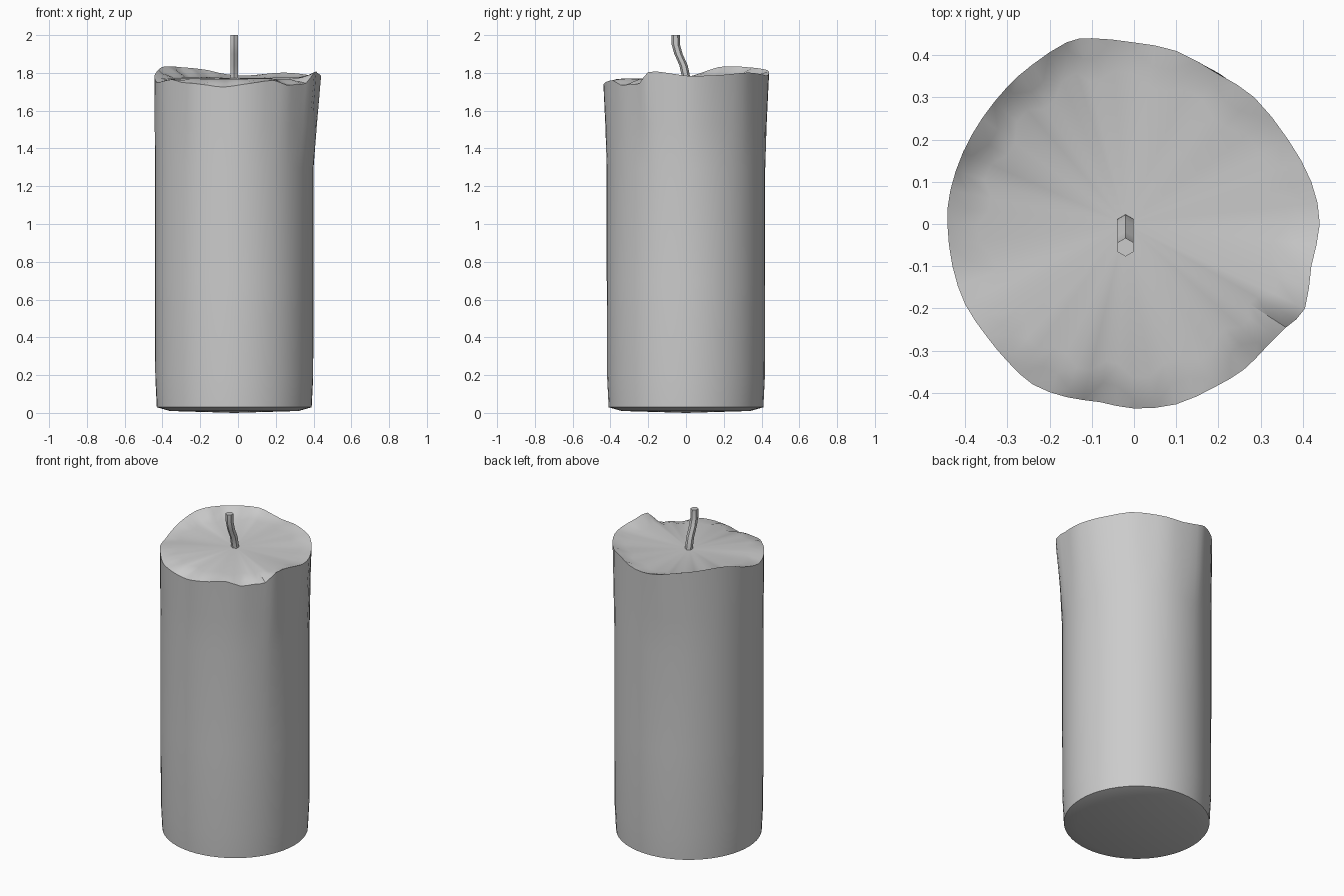
import bpy, bmesh, math
from mathutils import Vector

if "Cube" in bpy.data.objects:
    bpy.data.objects.remove(bpy.data.objects["Cube"])

CENTRE = Vector((-0.02, 0, 0))
POOL_Z = 1.772

# melted rim, control points anticlockwise from +x
RIM = [Vector(p) for p in (
    (0.44, 0, 1.785), (0.42, 0.1, 1.785), (0.365, 0.2, 1.79), (0.285, 0.3, 1.80),
    (0.2, 0.355, 1.80), (0.1, 0.41, 1.79), (0, 0.43, 1.785), (-0.1, 0.44, 1.80),
    (-0.16, 0.43, 1.815), (-0.24, 0.378, 1.825), (-0.3, 0.325, 1.83), (-0.36, 0.25, 1.835),
    (-0.405, 0.17, 1.83), (-0.435, 0.08, 1.80), (-0.442, 0, 1.775), (-0.43, -0.1, 1.75),
    (-0.4, -0.19, 1.755), (-0.35, -0.265, 1.765), (-0.3, -0.325, 1.75), (-0.24, -0.38, 1.745),
    (-0.16, -0.41, 1.735), (-0.08, -0.422, 1.725), (0, -0.437, 1.735), (0.1, -0.427, 1.75),
    (0.19, -0.387, 1.76), (0.26, -0.345, 1.735), (0.31, -0.295, 1.74), (0.36, -0.245, 1.745),
    (0.405, -0.2, 1.805), (0.42, -0.1, 1.80))]


def smooth_loop(pts, steps=2):
    """Closed Catmull-Rom curve through the points."""
    out, n = [], len(pts)
    for i in range(n):
        a, b, c, d = (pts[(i + k) % n] for k in (-1, 0, 1, 2))
        for s in range(steps):
            t = s / steps
            out.append(0.5 * (2 * b + (c - a) * t + (2 * a - 5 * b + 4 * c - d) * t * t
                              + (3 * b - a - 3 * c + d) * t ** 3))
    return out


def skin(name, rings, start, end):
    """Bridge rings of points from bottom to top and fan both ends to a point."""
    bm = bmesh.new()
    loops = [[bm.verts.new(p) for p in r] for r in rings]
    n = len(loops[0])
    for lo, hi in zip(loops, loops[1:]):
        for i in range(n):
            j = (i + 1) % n
            bm.faces.new((lo[i], lo[j], hi[j], hi[i]))
    a, b = bm.verts.new(start), bm.verts.new(end)
    for i in range(n):
        j = (i + 1) % n
        bm.faces.new((a, loops[0][j], loops[0][i]))
        bm.faces.new((b, loops[-1][i], loops[-1][j]))
    bmesh.ops.recalc_face_normals(bm, faces=bm.faces)
    mesh = bpy.data.meshes.new(name)
    bm.to_mesh(mesh)
    bm.free()
    obj = bpy.data.objects.new(name, mesh)
    bpy.context.collection.objects.link(obj)
    bpy.ops.object.select_all(action='DESELECT')
    obj.select_set(True)
    bpy.context.view_layer.objects.active = obj
    bpy.ops.object.shade_smooth_by_angle(angle=math.radians(30))
    return obj


# wax body: round pillar whose upper part flares into the melted rim
rim = smooth_loop(RIM)
angles = [math.atan2(p.y, p.x - CENTRE.x) for p in rim]


def circle(r, z):
    return [CENTRE + Vector((r * math.cos(a), r * math.sin(a), z)) for a in angles]


rings = [circle(0.34, 0.01), circle(0.41, 0.03), circle(0.418, 0.19),
         circle(0.42, 0.7), circle(0.42, 1.3)]
for z, t in ((1.53, 0.45),):
    rings.append([c.lerp(Vector((p.x, p.y, z)), t) for c, p in zip(circle(0.42, z), rim)])
rings.append(rim)

# uneven edge of the wax pool inside the rim
for scale, mix in ((0.92, 0.6), (0.8, 0.12)):
    ring = []
    for i, p in enumerate(rim):
        s = scale + (0.03 if i % 4 < 2 else -0.03)
        q = CENTRE.lerp(p, s)
        q.z = POOL_Z + (p.z - POOL_Z) * mix
        ring.append(q)
    rings.append(ring)
skin("wax_body", rings, CENTRE, CENTRE + Vector((0, 0, POOL_Z)))

# bent six-sided wick
path = [(0.002, 1.75), (0, 1.78), (-0.013, 1.84), (-0.04, 1.90), (-0.054, 1.95), (-0.055, 2.0)]
hexagon = [math.radians(30 + 60 * k) for k in range(6)]
wick = [[Vector((-0.02 + 0.022 * math.cos(a), y + 0.022 * math.sin(a), z)) for a in hexagon]
        for y, z in path]
skin("wick", wick, (-0.02, path[0][0], path[0][1]), (-0.02, path[-1][0], path[-1][1]))
